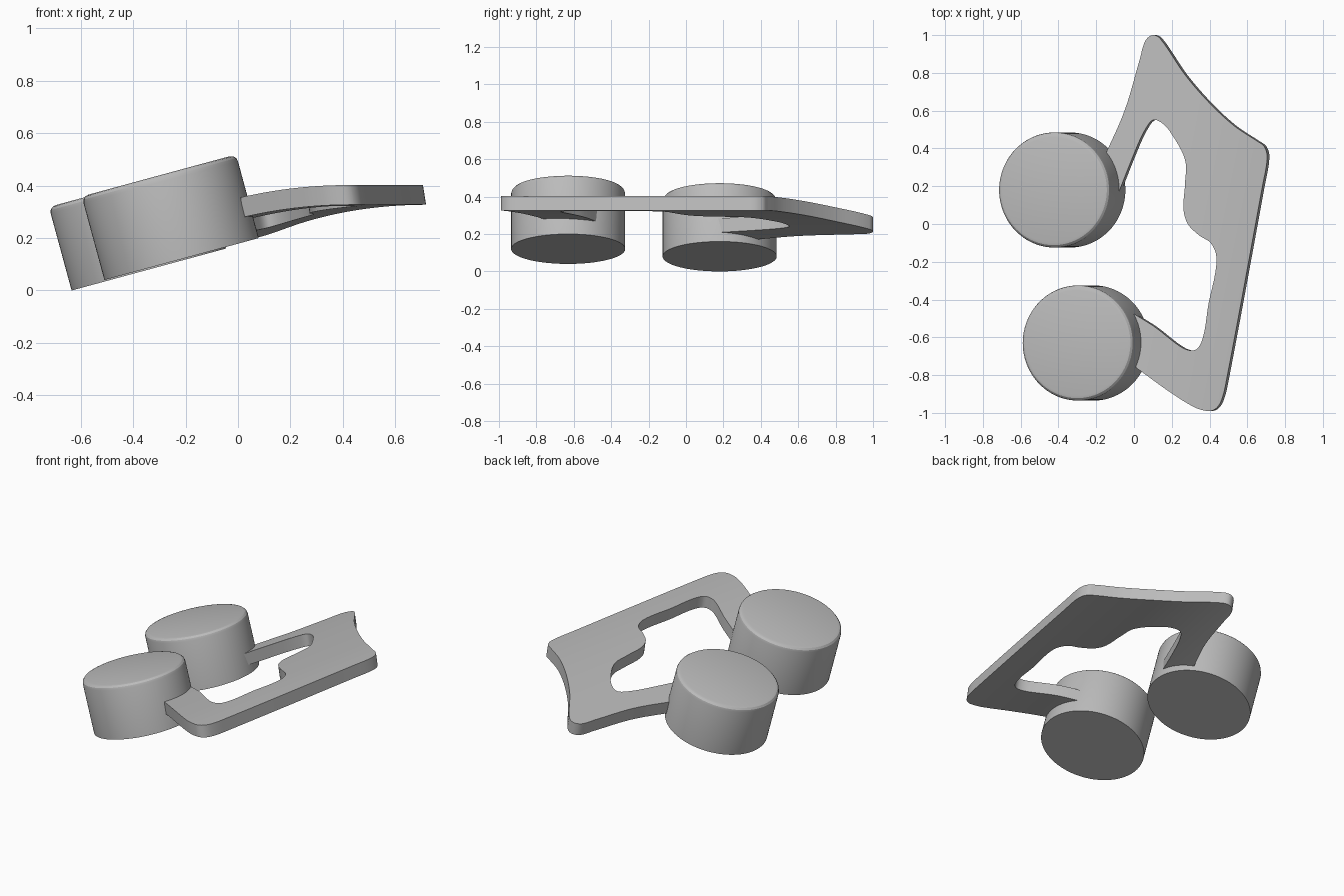
import bpy, bmesh, math
from mathutils import Matrix, Vector
from mathutils.geometry import interpolate_bezier

cube = bpy.data.objects.get("Cube")
if cube:
    bpy.data.objects.remove(cube, do_unlink=True)

grey = bpy.data.materials.new("plain grey")
grey.use_nodes = True
grey.diffuse_color = (0.5, 0.5, 0.5, 1)
grey.node_tree.nodes["Principled BSDF"].inputs["Base Color"].default_value = grey.diffuse_color


def finish(bm, name, angle):
    """Turn a bmesh into a smooth shaded object with sharp rims."""
    bmesh.ops.recalc_face_normals(bm, faces=bm.faces)
    mesh = bpy.data.meshes.new(name)
    bm.to_mesh(mesh)
    bm.free()
    mesh.materials.append(grey)
    obj = bpy.data.objects.new(name, mesh)
    bpy.context.collection.objects.link(obj)
    bpy.ops.object.select_all(action="DESELECT")
    obj.select_set(True)
    bpy.context.view_layer.objects.active = obj
    bpy.ops.object.shade_smooth_by_angle(angle=math.radians(angle))
    return obj


def spline(points, steps=6):
    """Smooth open path through the given plan points."""
    pts = [Vector((x, y, 0)) for x, y in points]
    path = [pts[0]]
    for i in range(len(pts) - 1):
        a, b = pts[i], pts[i + 1]
        before = pts[max(i - 1, 0)]
        after = pts[min(i + 2, len(pts) - 1)]
        span = (b - a).length
        # Handles follow the neighbours but never outgrow the span
        ta = (b - before).normalized() * span / 3
        tb = (after - a).normalized() * span / 3
        path += interpolate_bezier(a, a + ta, b - tb, b, steps + 1)[1:]
    return path


# Two tilted drums with a rounded top rim
RADIUS, HEIGHT = 0.305, 0.33
tilt = Matrix.Rotation(math.radians(-15.2), 4, "Y")


def drum(name, base):
    bm = bmesh.new()
    bmesh.ops.create_cone(bm, cap_ends=True, segments=96, radius1=RADIUS,
                          radius2=RADIUS, depth=HEIGHT,
                          matrix=Matrix.Translation((0, 0, HEIGHT / 2)))
    rim = [e for e in bm.edges if all(v.co.z > HEIGHT / 2 for v in e.verts)]
    bmesh.ops.bevel(bm, geom=rim, offset=0.026, segments=3,
                    profile=0.5, affect="EDGES")
    bm.transform(Matrix.Translation(base) @ tilt)
    return finish(bm, name, 25)


drum("back_drum", (-0.34, 0.18, 0.08))
drum("front_drum", (-0.215, -0.63, 0.12))

# Arched bracket: outer edge from back arm to front arm, then inner edge back
outer = [(-.16, .35), (-.05, .6), (.03, .87), (.06, .97), (.1, 1), (.14, .98),
         (.27, .79), (.4, .64), (.53, .52), (.65, .44), (.69, .41), (.705, .35),
         (.68, .2), (.485, -.85), (.46, -.94), (.43, -.98), (.39, -.99),
         (.32, -.97), (.19, -.89), (.01, -.76)]
inner = [(0, -.476), (.11, -.545), (.24, -.645), (.3, -.67), (.34, -.655),
         (.37, -.58), (.395, -.42), (.43, -.26), (.435, -.165), (.405, -.1),
         (.345, -.06), (.285, 0), (.262, .08), (.27, .21), (.27, .34),
         (.19, .49), (.14, .54), (.1, .55), (.065, .51), (.02, .42), (-.1, .12)]

bm = bmesh.new()
ring = [bm.verts.new(p) for p in spline(outer) + spline(inner)]
plan = bm.faces.new(ring)
bmesh.ops.triangulate(bm, faces=[plan])

# Cut along the ruling lines of the arch, then lift to the curved surface
across = Vector((1, -0.2, 0))
CUTS = 32
for i in range(CUTS):
    u = -0.25 + i / CUTS
    bmesh.ops.bisect_plane(bm, geom=bm.verts[:] + bm.edges[:] + bm.faces[:],
                           dist=1e-5, plane_co=(u, 0, 0), plane_no=across)
for v in bm.verts:
    v.co.z = 0.402 - 0.215 * (0.63 - v.co.dot(across)) ** 2

# Thickness
result = bmesh.ops.extrude_face_region(bm, geom=bm.faces[:], use_keep_orig=True)
lower = [g for g in result["geom"] if isinstance(g, bmesh.types.BMVert)]
bmesh.ops.translate(bm, verts=lower, vec=(0.012, 0, -0.075))
finish(bm, "arched_bracket", 35)
